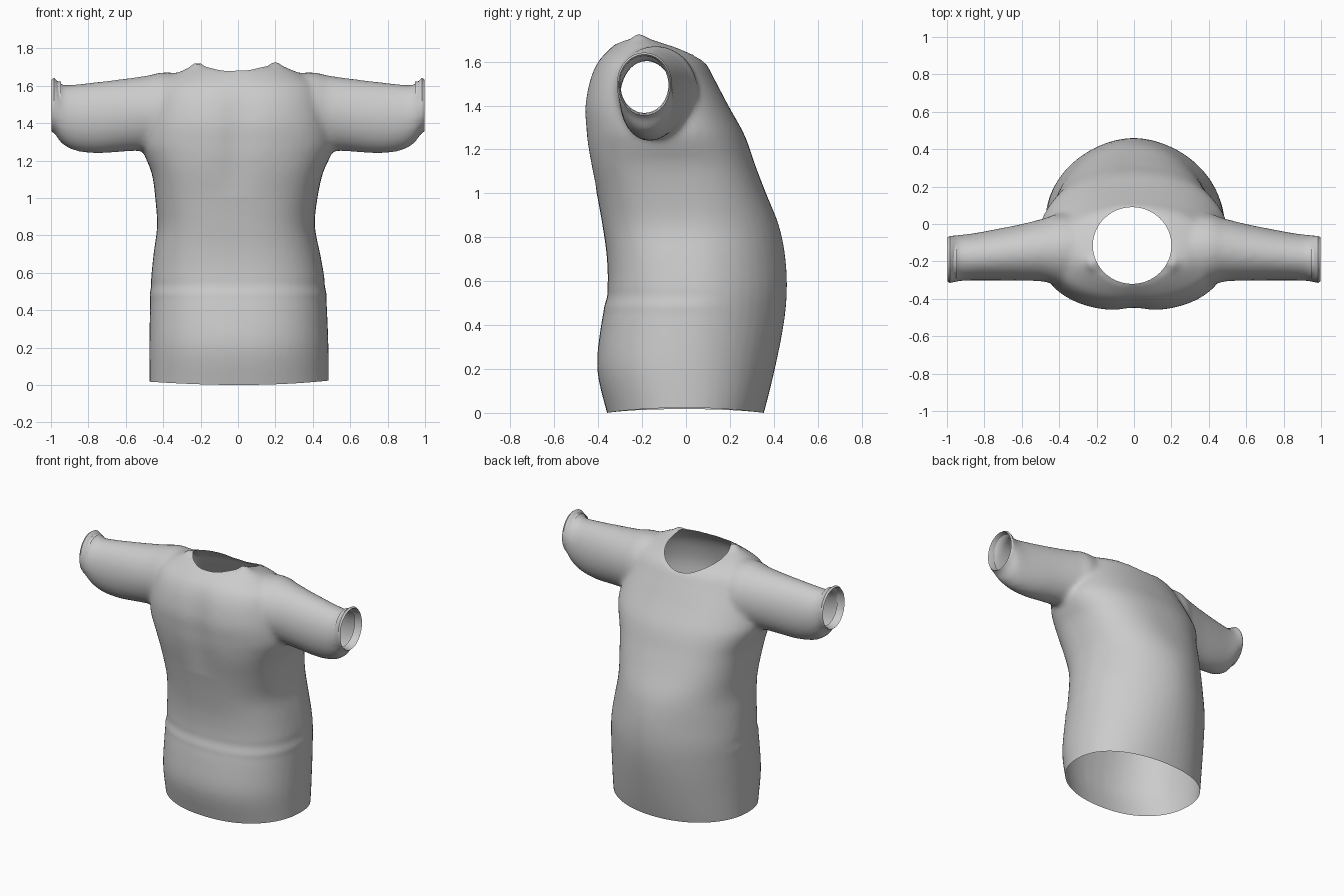
import bpy, bmesh, math
from mathutils import Vector

if "Cube" in bpy.data.objects:
    bpy.data.objects.remove(bpy.data.objects["Cube"])

N = 48


def spow(v, p):
    return math.copysign(abs(v) ** p, v)


def refine(rows, steps=4):
    """Smooth (Catmull-Rom) in-between rows for a table of sections."""
    out = []
    for i in range(len(rows) - 1):
        q = [rows[max(0, min(len(rows) - 1, i + k))] for k in (-1, 0, 1, 2)]
        for s in range(steps):
            t = s / steps
            out.append([.5 * (2 * b + (c - a) * t + (2 * a - 5 * b + 4 * c - d) * t * t
                              + (3 * b - a - 3 * c + d) * t ** 3) for a, b, c, d in zip(*q)])
    return out + [rows[-1]]


def loft(bm, rings):
    """Skin a list of point rings into a closed solid."""
    rows = [[bm.verts.new(p) for p in ring] for ring in rings]
    for a, b in zip(rows, rows[1:]):
        for i in range(N):
            j = (i + 1) % N
            bm.faces.new((a[i], a[j], b[j], b[i]))
    bm.faces.new(rows[0][::-1])
    bm.faces.new(rows[-1])


def torso_ring(z, hx, y0, y1, nf, nb):
    ring = []
    for i in range(N):
        t = math.tau * i / N
        c, s = math.cos(t), math.sin(t)
        n = nb if s > 0 else nf
        ring.append((hx * spow(c, 2 / n), (y0 + y1) / 2 + (y1 - y0) / 2 * spow(s, 2 / n), z))
    return ring


def sleeve_ring(side, x, y0, y1, z0, z1):
    return [(side * x,
             (y0 + y1) / 2 + (y1 - y0) / 2 * math.cos(math.tau * i / N),
             (z0 + z1) / 2 + (z1 - z0) / 2 * math.sin(math.tau * i / N)) for i in range(N)]


# Torso: height, half width, front y, back y, front and back squareness
TORSO = [
    (-0.10, .479, -.33, .32, 2.25, 2.15), (0.0, .479, -.36, .355, 2.25, 2.15),
    (0.2, .479, -.405, .405, 2.3, 2.05), (0.4, .474, -.387, .445, 2.4, 1.92),
    (0.55, .466, -.359, .46, 2.5, 1.86), (0.7, .446, -.36, .454, 2.6, 1.86),
    (0.85, .422, -.38, .425, 2.7, 2.05), (1.0, .434, -.407, .365, 2.75, 2.3),
    (1.13, .457, -.435, .315, 2.75, 2.4), (1.22, .495, -.453, .285, 2.5, 2.3),
    (1.29, .515, -.461, .255, 2.4, 2.25), (1.4, .495, -.466, .193, 2.4, 2.3),
    (1.52, .46, -.442, .13, 2.4, 2.2), (1.6, .43, -.405, .085, 2.3, 2.1),
    (1.65, .36, -.358, .02, 2.2, 2), (1.685, .29, -.315, -.07, 2, 2), (1.705, .23, -.28, -.14, 2, 2)]

# Sleeve: distance out, y range, z range
SLEEVE = [
    (.15, -.30, .02, 1.30, 1.65), (.38, -.33, .055, 1.25, 1.672),
    (.48, -.308, .03, 1.253, 1.655), (.6, -.303, .0, 1.248, 1.638),
    (.75, -.302, -.03, 1.238, 1.62), (.86, -.302, -.05, 1.25, 1.608),
    (.92, -.304, -.057, 1.275, 1.603), (.955, -.310, -.06, 1.305, 1.61),
    (.98, -.318, -.062, 1.345, 1.645), (1.05, -.318, -.062, 1.38, 1.655)]

bm = bmesh.new()
loft(bm, [torso_ring(*r) for r in refine(TORSO)])
for side in (-1, 1):
    loft(bm, [sleeve_ring(side, *r) for r in refine(SLEEVE)])
bmesh.ops.recalc_face_normals(bm, faces=bm.faces)
mesh = bpy.data.meshes.new("shirt")
bm.to_mesh(mesh)
bm.free()
shirt = bpy.data.objects.new("shirt", mesh)
bpy.context.collection.objects.link(shirt)

# Fuse the body and sleeves into one soft surface
rm = shirt.modifiers.new("fuse", 'REMESH')
rm.mode = 'VOXEL'
rm.voxel_size = 0.016
sm = shirt.modifiers.new("soften", 'SMOOTH')
sm.factor = 0.5
sm.iterations = 10
bpy.context.view_layer.update()
fused = bpy.data.meshes.new_from_object(shirt.evaluated_get(bpy.context.evaluated_depsgraph_get()))
shirt.modifiers.clear()
shirt.data = fused

bm = bmesh.new()
bm.from_mesh(fused)


def trim(co, no):
    geom = bm.verts[:] + bm.edges[:] + bm.faces[:]
    bmesh.ops.bisect_plane(bm, geom=geom, dist=1e-5, plane_co=co, plane_no=no, clear_outer=True)


# Open the waist and the cuffs
trim((0, 0, 0), (0, 0, -1))
for side in (-1, 1):
    trim((side * .985, 0, 0), (side, 0, 0))

# Open the neck and even out its rim onto an ellipse
CX, CY, RX, RY = -.01, -.115, .21, .205


def neck_r(v):
    return math.hypot((v.co.x - CX) / RX, (v.co.y - CY) / RY)


bmesh.ops.delete(bm, geom=[v for v in bm.verts if v.co.z > 1.5 and neck_r(v) < 1], context='VERTS')
rim = [v for v in bm.verts if v.is_boundary and v.co.z > 1.5 and abs(v.co.x) < .4]
for step in range(8):
    new = []
    for v in rim:
        near = [e.other_vert(v).co for e in v.link_edges if e.is_boundary]
        new.append((v.co + sum(near, Vector()) / len(near)) / 2)
    for v, co in zip(rim, new):
        v.co = co
        r = neck_r(v)
        v.co.x = CX + (v.co.x - CX) / r
        v.co.y = CY + (v.co.y - CY) / r

# Small raised points where the collar meets the shoulder seams
for v in bm.verts:
    d = Vector((abs(v.co.x - CX) - .21, v.co.y + .21)).length
    if v.co.z > 1.5:
        v.co.z += .022 * math.exp(-(d / .035) ** 2)

# Waist seam, hem corners, chest hollow and a slight sideways lean
for v in bm.verts:
    x, y, z = v.co
    if z < 1.1 and y < .2:
        fade = min(1, (.2 - y) / .2)
        k = 1 + fade * (.006 * math.exp(-((z - .485) / .02) ** 2) - .006 * math.exp(-((z - .535) / .025) ** 2))
        v.co.x, v.co.y = x * k, y * k
    if z < .3:
        v.co.z += (.02 + .006 * x) * (x / .475) ** 2 * (1 - z / .3)
    if 1.0 < z < 1.68 and y < -.3:
        v.co.y += .018 * math.exp(-(x / .09) ** 2) * math.sin(math.pi * (z - 1.0) / .68)
    v.co.x += .006 * math.exp(-(z / .45) ** 2) - .011 * math.exp(-((z - .88) / .25) ** 2)

# Cuffs folded inward
for side in (-1, 1):
    edges = [e for e in bm.edges if e.is_boundary and all(v.co.x * side > .95 for v in e.verts)]
    for scale, dx in ((.94, .012), (.95, -.015), (.97, -.035)):
        ext = bmesh.ops.extrude_edge_only(bm, edges=edges)["geom"]
        verts = [g for g in ext if isinstance(g, bmesh.types.BMVert)]
        edges = [g for g in ext if isinstance(g, bmesh.types.BMEdge)]
        c = sum((v.co for v in verts), Vector()) / len(verts)
        c.z = (min(v.co.z for v in verts) + max(v.co.z for v in verts)) / 2
        for v in verts:
            v.co = c + (v.co - c) * scale
            v.co.x += side * dx

bmesh.ops.recalc_face_normals(bm, faces=bm.faces)
bm.to_mesh(fused)
bm.free()

bpy.context.view_layer.objects.active = shirt
shirt.select_set(True)
bpy.ops.object.shade_smooth_by_angle(angle=math.radians(40))
shirt.name = "shirt"
